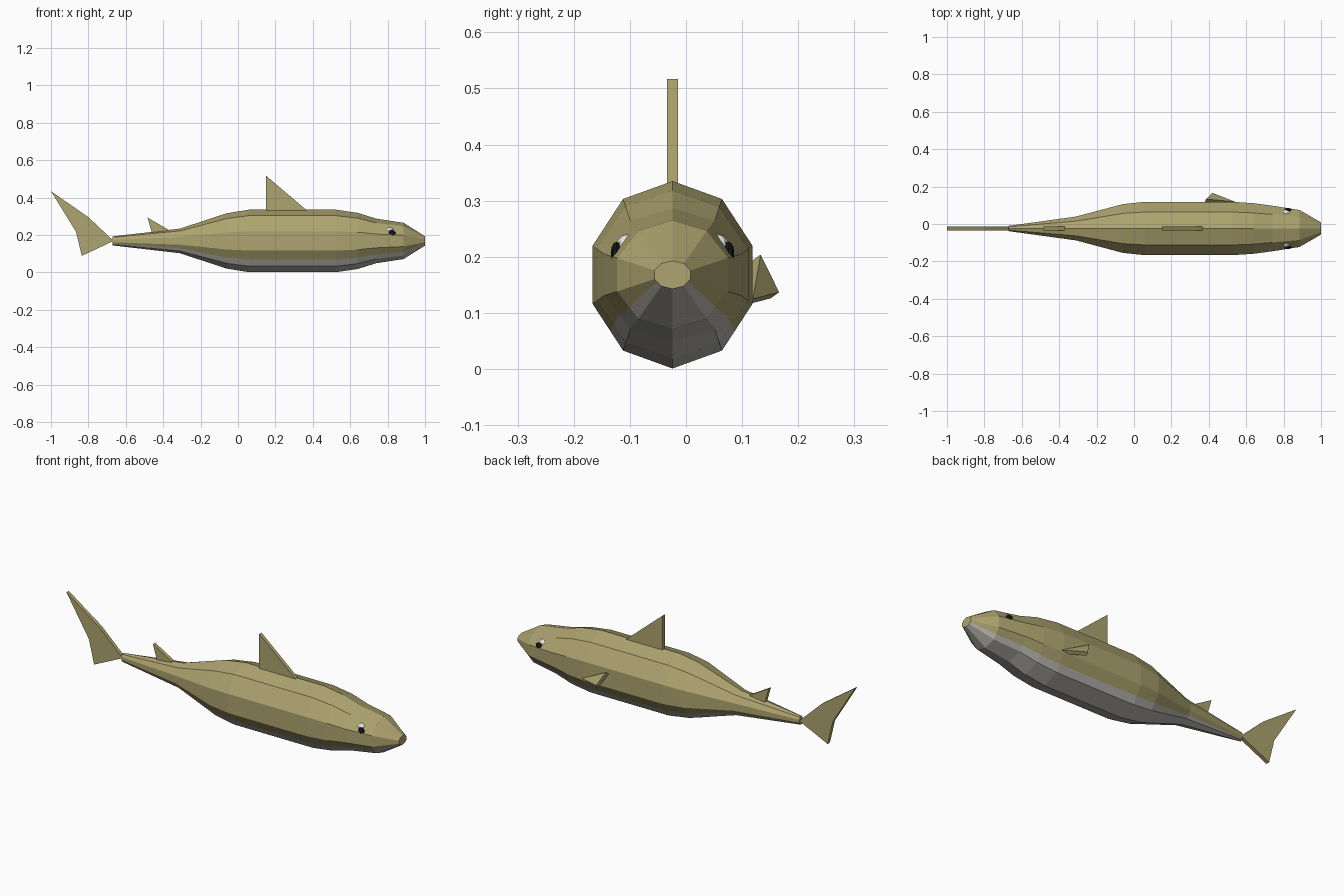
import bpy, bmesh, math
from mathutils import Vector

cube = bpy.data.objects.get("Cube")
if cube:
    bpy.data.objects.remove(cube, do_unlink=True)

AXIS_Y, AXIS_Z = -0.024, 0.168


def material(name, rgb):
    mat = bpy.data.materials.new(name)
    mat.use_nodes = True
    color = (*rgb, 1)
    mat.diffuse_color = color
    mat.node_tree.nodes["Principled BSDF"].inputs["Base Color"].default_value = color
    return mat


olive = material("olive_skin", (0.42, 0.37, 0.16))
grey = material("grey_belly", (0.47, 0.46, 0.42))
white = material("eye_white", (0.8, 0.8, 0.78))
black = material("pupil_black", (0.008, 0.008, 0.01))


def finish(bm, name, *mats):
    bmesh.ops.recalc_face_normals(bm, faces=bm.faces)
    mesh = bpy.data.meshes.new(name)
    bm.to_mesh(mesh)
    bm.free()
    for mat in mats:
        mesh.materials.append(mat)
    obj = bpy.data.objects.new(name, mesh)
    bpy.context.collection.objects.link(obj)
    return obj


def prism(name, points, offset):
    """Flat outline pushed along an offset into a solid fin."""
    bm = bmesh.new()
    face = bm.faces.new([bm.verts.new(p) for p in points])
    new = bmesh.ops.extrude_face_region(bm, geom=[face], use_keep_orig=True)["geom"]
    verts = [v for v in new if isinstance(v, bmesh.types.BMVert)]
    bmesh.ops.translate(bm, verts=verts, vec=offset)
    return finish(bm, name, olive)


def ball(name, center, scale, mat):
    bm = bmesh.new()
    bmesh.ops.create_uvsphere(bm, u_segments=8, v_segments=6, radius=1)
    bmesh.ops.scale(bm, verts=bm.verts, vec=scale)
    bmesh.ops.translate(bm, verts=bm.verts, vec=center)
    return finish(bm, name, mat)


# Body: ten-sided rings along x (x, half width, half height), with an extra
# point on each lower side where the belly colour begins
stations = [
    (1.0, 0.034, 0.025), (0.885, 0.104, 0.097), (0.74, 0.128, 0.119),
    (0.64, 0.142, 0.15), (0.525, 0.15, 0.167), (0.058, 0.15, 0.167),
    (-0.06, 0.137, 0.148), (-0.31, 0.067, 0.066), (-0.67, 0.015, 0.024),
]
bm = bmesh.new()
rings = []
for x, ry, rz in stations:
    pts = [Vector((x, AXIS_Y + ry * math.sin(a), AXIS_Z + rz * math.cos(a)))
           for a in (math.tau * i / 10 for i in range(10))]
    split = 0.35 if x == 1.0 else 0.58
    right = pts[7].lerp(pts[6], split)
    left = pts[3].lerp(pts[4], split)
    outline = pts[:4] + [left] + pts[4:7] + [right] + pts[7:]
    rings.append([bm.verts.new(p) for p in outline])
count = len(rings[0])
for a, b in zip(rings, rings[1:]):
    for i in range(count):
        j = (i + 1) % count
        face = bm.faces.new((a[i], a[j], b[j], b[i]))
        face.material_index = 1 if 4 <= i <= 7 else 0
for cap in (rings[0], rings[-1]):
    bm.faces.new(cap)
finish(bm, "body", olive, grey)

# Upright fins on the centre line
upright = {
    "tail_fin": [(-0.665, 0.168), (-0.8, 0.295), (-1.0, 0.434),
                 (-0.866, 0.217), (-0.835, 0.088)],
    "dorsal_fin": [(0.15, 0.517), (0.15, 0.30), (0.40, 0.30), (0.365, 0.334)],
    "rear_dorsal_fin": [(-0.484, 0.293), (-0.457, 0.2), (-0.36, 0.2), (-0.372, 0.228)],
}
for name, outline in upright.items():
    prism(name, [(x, AXIS_Y - 0.01, z) for x, z in outline], (0, 0.02, 0))

# Side fin
prism("pectoral_fin",
      [(0.385, 0.133, 0.204), (0.42, 0.166, 0.137), (0.54, 0.119, 0.125)],
      (-0.007, -0.015, -0.011))

# Eyes
for side, s in (("left", 1), ("right", -1)):
    ball(side + "_eye", (0.812, AXIS_Y + s * 0.079, 0.215), (0.026, 0.023, 0.026), white)
    ball(side + "_pupil", (0.823, AXIS_Y + s * 0.1, 0.206), (0.02, 0.01, 0.021), black)
